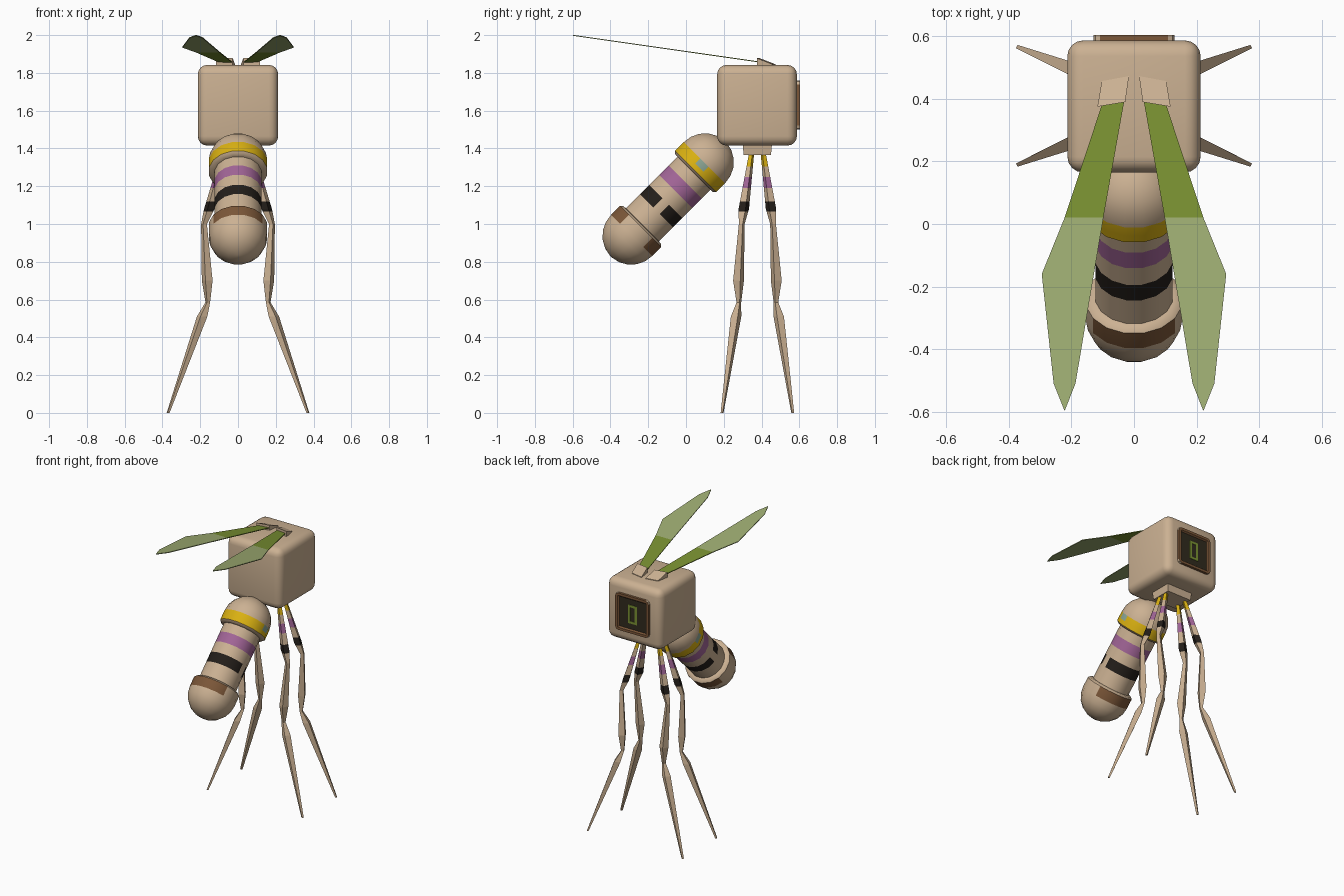
import bpy, bmesh, math
from mathutils import Vector

if "Cube" in bpy.data.objects:
    bpy.data.objects.remove(bpy.data.objects["Cube"])

COLOURS = {
    "tan": (0.60, 0.44, 0.29), "yellow": (0.70, 0.44, 0.006), "purple": (0.36, 0.13, 0.31),
    "black": (0.017, 0.013, 0.010), "brown": (0.20, 0.095, 0.04), "dark_screen": (0.03, 0.023, 0.013),
    "olive_green": (0.195, 0.283, 0.032), "pale_green": (0.345, 0.42, 0.17), "grey_teal": (0.26, 0.38, 0.30),
}
NAMES = list(COLOURS)
for n, c in COLOURS.items():
    bpy.data.materials.new(n).diffuse_color = (*c, 1)


def finish(name, bm, smooth=None):
    """Turn a bmesh into an object carrying the shared palette."""
    bmesh.ops.recalc_face_normals(bm, faces=bm.faces)
    me = bpy.data.meshes.new(name)
    bm.to_mesh(me)
    bm.free()
    ob = bpy.data.objects.new(name, me)
    bpy.context.collection.objects.link(ob)
    for n in NAMES:
        me.materials.append(bpy.data.materials[n])
    if smooth:
        bpy.ops.object.select_all(action='DESELECT')
        ob.select_set(True)
        bpy.context.view_layer.objects.active = ob
        bpy.ops.object.shade_smooth_by_angle(angle=math.radians(smooth))
    return ob


def box(lo, hi, colour, bm=None):
    bm = bm or bmesh.new()
    lo, hi = Vector(lo), Vector(hi)
    vs = bmesh.ops.create_cube(bm, size=1)["verts"]
    for v in vs:
        v.co = Vector((lo[i] + (v.co[i] + 0.5) * (hi[i] - lo[i]) for i in range(3)))
    for f in {f for v in vs for f in v.link_faces}:
        f.material_index = NAMES.index(colour)
    return bm


def loft(rings, colour_of):
    """Skin rings of points; colour_of(ring index, side index) names each face colour."""
    bm = bmesh.new()
    loops = [[bm.verts.new(p) for p in r] for r in rings]
    n = len(loops[0])
    for i in range(len(loops) - 1):
        for j in range(n):
            k = (j + 1) % n
            f = bm.faces.new((loops[i][j], loops[i][k], loops[i + 1][k], loops[i + 1][j]))
            f.material_index = NAMES.index(colour_of(i, j))
    bm.faces.new(loops[0])
    bm.faces.new(loops[-1])
    return bm


# Head: rounded cube
bm = box((-0.213, 0.165, 1.415), (0.213, 0.587, 1.842), "tan")
bmesh.ops.bevel(bm, geom=bm.edges[:], offset=0.05, segments=4, profile=0.5, affect='EDGES')
finish("head", bm, 40)

# Screen on the rear face: bevelled frame with a recessed dark panel
bm = box((-0.13, 0.57, 1.50), (0.13, 0.604, 1.76), "brown")
bmesh.ops.bevel(bm, geom=[e for e in bm.edges if abs(e.verts[0].co.y - e.verts[1].co.y) > 0.01],
                offset=0.022, segments=2, profile=0.5, affect='EDGES')
bm.normal_update()
front = max(bm.faces, key=lambda f: f.calc_center_median().y)
bmesh.ops.inset_region(bm, faces=[front], thickness=0.018, depth=0)
bmesh.ops.inset_region(bm, faces=[front], thickness=0.008, depth=-0.010)
front.material_index = NAMES.index("dark_screen")
finish("screen", bm)

# Plain green outline shown on the screen
bm = bmesh.new()
y0, y1 = 0.592, 0.597
for s in (-1, 1):
    x = s * 0.026
    box((x - 0.008, y0, 1.565), (x + 0.008, y1, 1.695), "olive_green", bm)
    z = 1.63 + s * 0.057
    box((-0.018, y0, z - 0.008), (0.018, y1, z + 0.008), "olive_green", bm)
finish("screen_mark", bm)

# Leg mount under the head, slightly tapered
bm = box((-0.10, 0.30, 1.365), (0.10, 0.455, 1.42), "tan")
for v in bm.verts:
    if v.co.z < 1.4:
        v.co.x *= 0.93
        v.co.y = 0.378 + (v.co.y - 0.378) * 0.93
finish("leg_mount", bm)

# Body: capsule with two wider caps, slanting down to the front
R, SEG, LEN = 0.157, 16, 0.545
top = Vector((0, 0.098, 1.325))
axis = Vector((0, -1, -1)).normalized()
up = Vector((0, -1, 1)).normalized()
dome = [math.radians(a) for a in (4, 20, 38, 56, 73)]
profile = [(-R * math.cos(a), R * math.sin(a)) for a in dome]
profile += [(0, R), (0.038, R), (0.067, R), (0.078, 0.145), (0.080, 0.126), (0.145, 0.126), (0.215, 0.126),
            (0.29, 0.126), (0.36, 0.126), (0.465, 0.126), (0.467, 0.145), (0.478, R), (LEN, R)]
profile += [(LEN + R * math.cos(a), R * math.sin(a)) for a in reversed(dome)]


def body_colour(i, j):
    t = (profile[i][0] + profile[i + 1][0]) / 2
    across = abs(math.sin(2 * math.pi * j / SEG))
    if 0 < t < 0.067:
        return "grey_teal" if across < 0.1 and t < 0.038 else "yellow"
    if 0.145 < t < 0.215:
        return "purple"
    if 0.29 < t < 0.36 and across > 0.1:
        return "black"
    if 0.478 < t < LEN and across > 0.45:
        return "brown"
    return "tan"


rings = []
for t, r in profile:
    angles = [2 * math.pi * (j - 0.5) / SEG for j in range(SEG)]
    rings.append([top + axis * t + (Vector((1, 0, 0)) * math.cos(a) + up * math.sin(a)) * r for a in angles])
finish("body", loft(rings, body_colour), 40)

# Legs: three tapering square segments; (x, y offset, z, corner radius)
LEG = [(0.075, 0.030, 1.38, 0.014), (0.152, 0.072, 1.08, 0.029), (0.180, 0.083, 1.00, 0.016),
       (0.163, 0.100, 0.70, 0.030), (0.160, 0.098, 0.585, 0.013), (0.190, 0.113, 0.51, 0.029),
       (0.370, 0.187, 0.0, 0.008)]
BANDS = [("yellow", 1.305, 1.38), ("purple", 1.19, 1.25), ("black", 1.065, 1.12)]


def leg_at(z):
    for a, b in zip(LEG, LEG[1:]):
        if a[2] >= z >= b[2]:
            f = (a[2] - z) / (a[2] - b[2])
            return [p + (q - p) * f for p, q in zip(a, b)]


heights = sorted({p[2] for p in LEG} | {z for b in BANDS for z in b[1:]}, reverse=True)


def leg_colour(i, j):
    z = (heights[i] + heights[i + 1]) / 2
    return next((n for n, lo, hi in BANDS if lo < z < hi), "tan")


for sx, side in ((-1, "left"), (1, "right")):
    for sy, end in ((-1, "front"), (1, "rear")):
        rings = []
        for z in heights:
            x, dy, _, r = leg_at(z)
            ring = []
            for k in range(4):
                a = math.radians(27 + 45 + 90 * k)
                ring.append((sx * (x + r * math.cos(a)), 0.378 + sy * (dy + r * math.sin(a)), z))
            rings.append(ring)
        finish(f"{end}_{side}_leg", loft(rings, leg_colour))

# Wings and their wedge-shaped roots
OUTLINE = [(0.03, 0.40), (0.10, 0.39), (0.222, 0.02), (0.295, -0.16), (0.257, -0.51),
           (0.222, -0.598), (0.187, -0.51), (0.098, 0.02)]
ROOT = [(0.016, 0.473), (0.103, 0.457), (0.117, 0.375), (0.028, 0.39)]
for s, side in ((-1, "left"), (1, "right")):
    bm = bmesh.new()
    layers = [[bm.verts.new((s * x, y, 1.855 + (0.39 - y) * 0.143 + h)) for x, y in OUTLINE] for h in (0, 0.005)]
    for L in layers:
        bm.faces.new([L[i] for i in (0, 1, 2, 7)])
        bm.faces.new(L[2:])
    for i in range(8):
        k = (i + 1) % 8
        bm.faces.new((layers[0][i], layers[0][k], layers[1][k], layers[1][i]))
    for f in bm.faces:
        base = f.calc_center_median().y > 0.03
        f.material_index = NAMES.index("olive_green" if base else "pale_green")
    finish(f"{side}_wing", bm)

    lower = [(s * x, y, 1.835) for x, y in ROOT]
    upper = [(s * x, y, 1.846 if y > 0.42 else 1.878) for x, y in ROOT]
    finish(f"{side}_wing_root", loft([lower, upper], lambda i, j: "tan"))

for m in bpy.data.materials:
    if m.users and not m.is_grease_pencil:
        m.use_nodes = True
        m.node_tree.nodes["Principled BSDF"].inputs["Base Color"].default_value = m.diffuse_color
